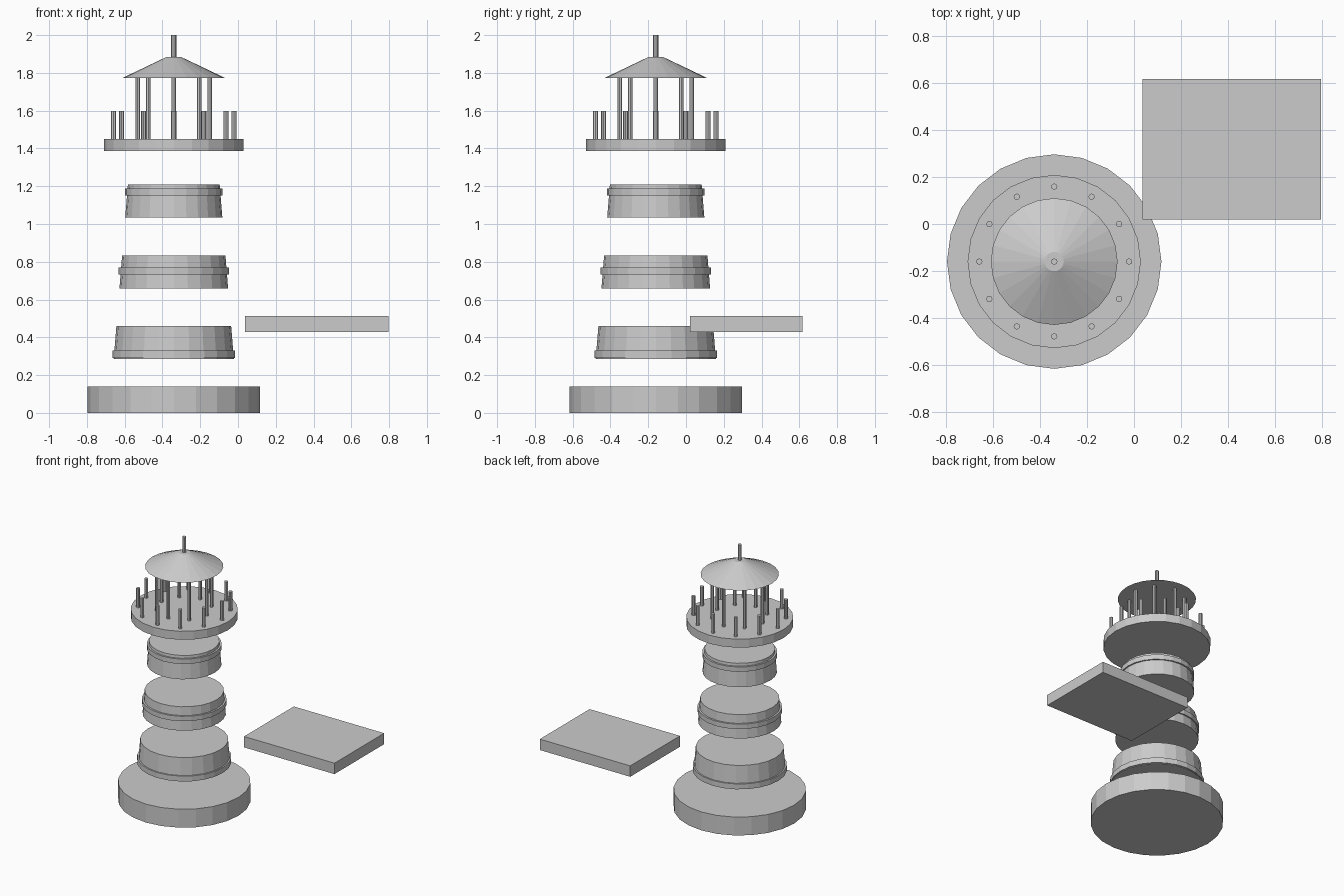
import bpy, math

if "Cube" in bpy.data.objects:
    bpy.data.objects.remove(bpy.data.objects["Cube"])

CX, CY = -0.34, -0.16  # tower axis

stone = bpy.data.materials.new("plain_grey")
stone.diffuse_color = (0.6, 0.6, 0.6, 1)
stone.use_nodes = True
stone.node_tree.nodes["Principled BSDF"].inputs["Base Color"].default_value = stone.diffuse_color


def finish(name):
    ob = bpy.context.object
    ob.name = name
    ob.data.materials.append(stone)
    return ob


def drum(name, z0, z1, r0, r1=None, x=0.0, y=0.0, sides=24):
    """Closed, flat-faced tapered cylinder placed relative to the tower axis."""
    bpy.ops.mesh.primitive_cone_add(
        vertices=sides, radius1=r0, radius2=r0 if r1 is None else r1,
        depth=z1 - z0, location=(CX + x, CY + y, (z0 + z1) / 2))
    return finish(name)


def post_ring(name, count, ring_r, z0, z1, r):
    for i in range(count):
        a = 2 * math.pi * i / count
        drum(f"{name}_{i + 1}", z0, z1, r, None,
             ring_r * math.cos(a), ring_r * math.sin(a), 8)


def wall_r(z):
    """Radius of the tapering tower wall at a height."""
    return 0.318 - 0.0812 * (z - 0.286)


# Foundation
drum("foundation", 0, 0.14, 0.457)

# Three separated tower sections, each with a raised band
sections = [(0.286, 0.461, 0.290, 0.330, 0.325),
            (0.658, 0.833, 0.732, 0.769, 0.292),
            (1.034, 1.209, 1.151, 1.188, 0.258)]
for i, (z0, z1, b0, b1, br) in enumerate(sections, 1):
    drum(f"tower_section_{i}", z0, z1, wall_r(z0), wall_r(z1))
    drum(f"tower_band_{i}", b0, b1, br)

# Gallery with railing posts
drum("gallery_floor", 1.387, 1.451, 0.369)
post_ring("railing_post", 12, 0.319, 1.451, 1.597, 0.0135)

# Lantern room posts, roof and finial
post_ring("lantern_post", 8, 0.191, 1.451, 1.776, 0.0125)
drum("roof", 1.774, 1.883, 0.27, 0.041)
drum("finial", 1.883, 2.0, 0.0135, sides=8)

# Loose slab beside the tower
bpy.ops.mesh.primitive_cube_add(size=1, location=(0.417, 0.3185, 0.471))
bpy.context.object.scale = (0.76, 0.597, 0.083)
finish("slab")
